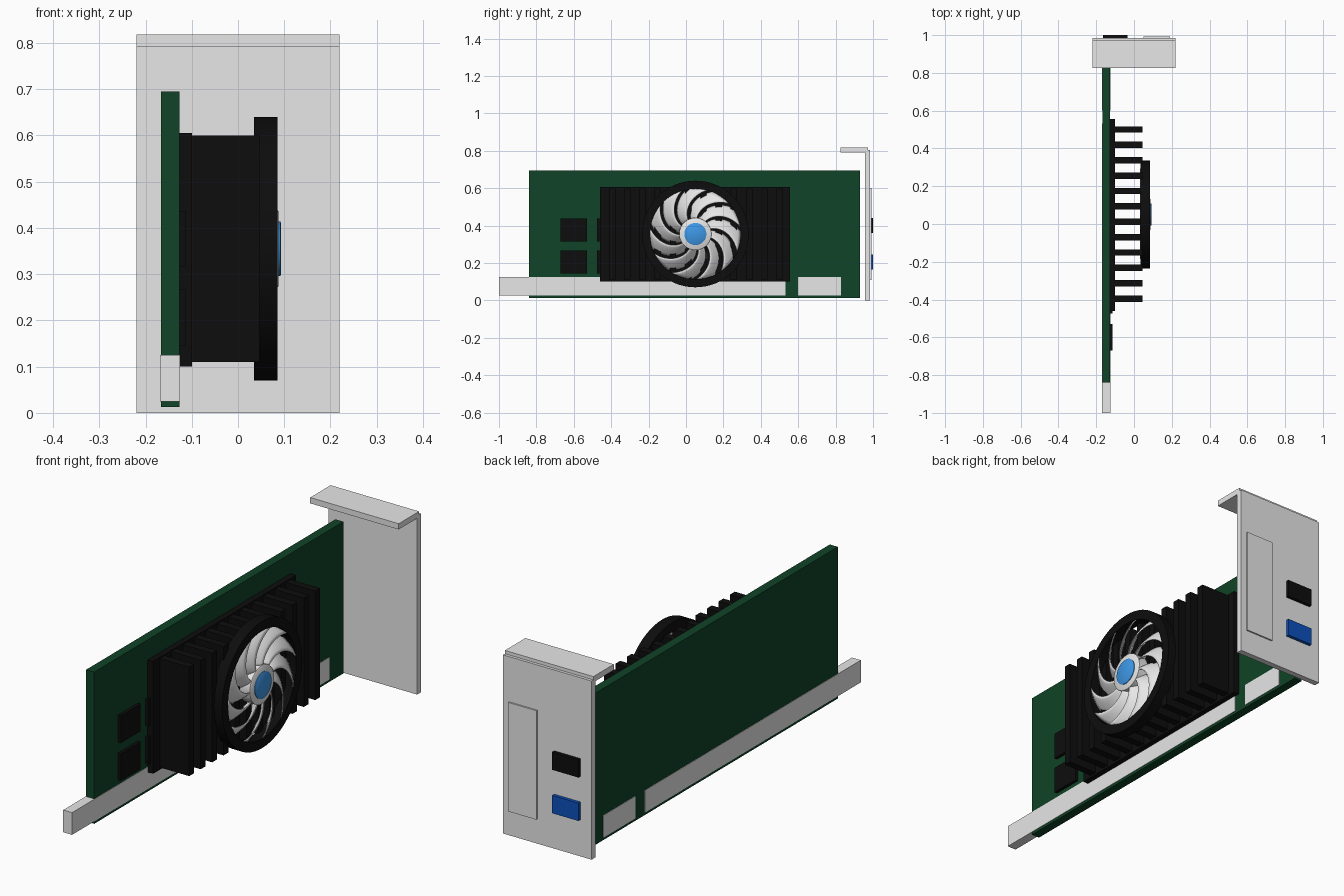
import bpy, bmesh, math
from mathutils import Vector

if "Cube" in bpy.data.objects:
    bpy.data.objects.remove(bpy.data.objects["Cube"])


def material(name, rgb):
    m = bpy.data.materials.new(name)
    m.use_nodes = True
    m.diffuse_color = (*rgb, 1)
    m.node_tree.nodes["Principled BSDF"].inputs["Base Color"].default_value = (*rgb, 1)
    return m


GREEN = material("board green", (0.005, 0.056, 0.02))
BLACK = material("matte black", (0.004, 0.004, 0.004))
METAL = material("pale metal", (0.8, 0.8, 0.8))
SKY = material("hub blue", (0.05, 0.33, 0.84))
BLUE = material("port blue", (0.004, 0.08, 0.5))


def finish(name, bm, mat, smooth=False):
    bmesh.ops.recalc_face_normals(bm, faces=bm.faces)
    mesh = bpy.data.meshes.new(name)
    bm.to_mesh(mesh)
    bm.free()
    mesh.materials.append(mat)
    ob = bpy.data.objects.new(name, mesh)
    bpy.context.collection.objects.link(ob)
    if smooth:
        bpy.ops.object.select_all(action="DESELECT")
        ob.select_set(True)
        bpy.context.view_layer.objects.active = ob
        bpy.ops.object.shade_smooth_by_angle(angle=math.radians(35))
    return ob


def box(name, xs, ys, zs, mat):
    bm = bmesh.new()
    bmesh.ops.create_cube(bm, size=1)
    for v in bm.verts:
        v.co = [(a + b) / 2 + c * (b - a) for c, (a, b) in zip(v.co, (xs, ys, zs))]
    return finish(name, bm, mat)


FAN_Y, FAN_Z = 0.05, 0.355


def fan_point(x, r, a):
    return Vector((x, FAN_Y + r * math.cos(a), FAN_Z + r * math.sin(a)))


def lathe(name, profile, mat, steps=64, closed=False):
    """Turn (x, radius) points around the fan axis."""
    bm = bmesh.new()
    rings = [[bm.verts.new(fan_point(x, r, math.tau * i / steps)) for i in range(steps)]
             for x, r in profile]
    pairs = list(zip(rings, rings[1:] + rings[:1])) if closed else list(zip(rings, rings[1:]))
    for p, q in pairs:
        for i in range(steps):
            j = (i + 1) % steps
            bm.faces.new((p[i], p[j], q[j], q[i]))
    if not closed:
        bm.faces.new(rings[0])
        bm.faces.new(rings[-1])
    return finish(name, bm, mat, True)


# Circuit board and edge connector
box("circuit_board", (-0.167, -0.127), (-0.84, 0.93), (0.013, 0.695), GREEN)
box("edge_connector_long", (-0.169, -0.125), (-1, 0.532), (0.025, 0.125), METAL)
box("edge_connector_short", (-0.169, -0.125), (0.6, 0.828), (0.025, 0.125), METAL)

# Memory chips
for col, y in enumerate((-0.67, -0.475)):
    for row, z in enumerate((0.145, 0.315)):
        box(f"memory_chip_{col}_{row}", (-0.13, -0.113), (y, y + 0.14), (z, z + 0.122), BLACK)

# Heatsink
box("heatsink_base", (-0.13, -0.1), (-0.46, 0.555), (0.1, 0.605), BLACK)
for i in range(12):
    y = -0.395 + i * 0.0814
    box(f"heatsink_fin_{i}", (-0.11, 0.046), (y - 0.017, y + 0.017), (0.11, 0.6), BLACK)

# Fan
lathe("fan_ring", [(0.035, 0.285), (0.085, 0.285), (0.085, 0.242), (0.035, 0.242)], BLACK, closed=True)
lathe("fan_hub", [(0.035, 0.086), (0.084, 0.086), (0.088, 0.08)], METAL)
lathe("hub_cap", [(0.08, 0.059), (0.091, 0.059), (0.093, 0.056)], SKY)

BLADES, RADIAL, CHORD = 11, 10, 5
bm = bmesh.new()
for b in range(BLADES):
    grid = []
    for i in range(RADIAL + 1):
        t = i / RADIAL
        r = 0.078 + 0.165 * t
        mid = math.tau * b / BLADES - 0.75 * t ** 1.4
        row = []
        for j in range(CHORD + 1):
            s = j / CHORD
            x = 0.083 - 0.05 * s ** 1.3
            row.append(bm.verts.new(fan_point(x, r, mid + 0.46 * (s - 0.5))))
        grid.append(row)
    for p, q in zip(grid, grid[1:]):
        for j in range(CHORD):
            bm.faces.new((p[j], p[j + 1], q[j + 1], q[j]))
blades = finish("fan_blades", bm, METAL, True)
thick = blades.modifiers.new("thickness", "SOLIDIFY")
thick.thickness = 0.004
thick.offset = 0

# Mounting bracket with ports
box("bracket_plate", (-0.22, 0.22), (0.958, 0.985), (0, 0.803), METAL)
box("bracket_flange", (-0.22, 0.22), (0.827, 0.972), (0.792, 0.818), METAL)
box("bracket_vent", (0.05, 0.19), (0.98, 0.992), (0.11, 0.6), METAL)
box("display_port_black", (-0.165, -0.035), (0.98, 1.0), (0.36, 0.44), BLACK)
box("display_port_blue", (-0.165, -0.035), (0.98, 1.0), (0.165, 0.245), BLUE)
